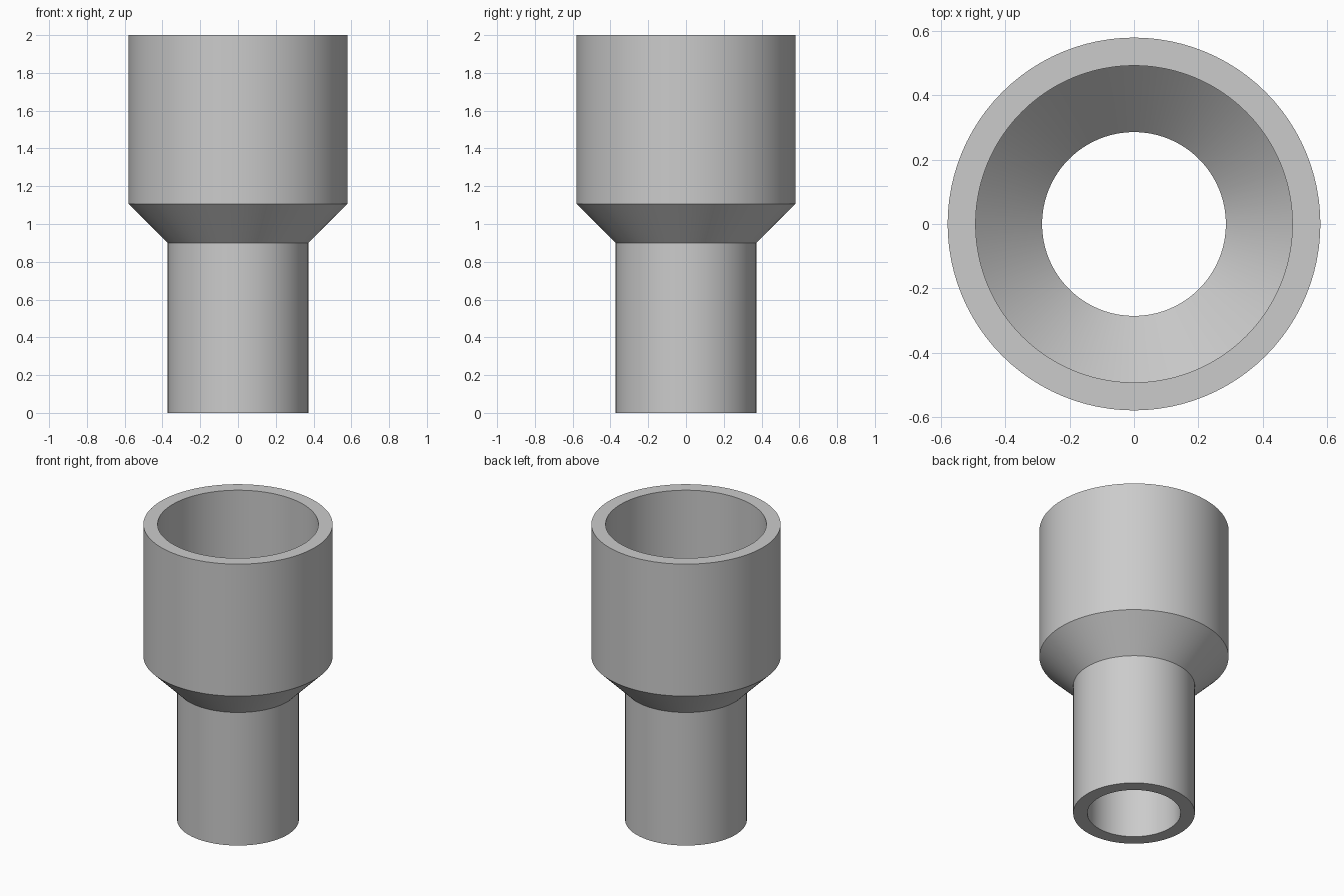
import bpy
import bmesh
from math import radians, tau

default = bpy.data.objects.get("Cube")
if default:
    bpy.data.objects.remove(default, do_unlink=True)

# Plain grey plastic
grey = bpy.data.materials.new("grey")
grey.use_nodes = True
colour = (0.6, 0.6, 0.6, 1)
grey.diffuse_color = colour
grey.node_tree.nodes["Principled BSDF"].inputs["Base Color"].default_value = colour

# Tube dimensions
NARROW, WIDE, WALL = 0.373, 0.58, 0.087
CONE_BOTTOM, CONE_TOP, HEIGHT = 0.9, 1.107, 2.0
SEGMENTS = 96

# Closed wall section: up the outside, down the bore
outside = [(NARROW, 0), (NARROW, CONE_BOTTOM), (WIDE, CONE_TOP), (WIDE, HEIGHT)]
bore = [(r - WALL, z) for r, z in reversed(outside)]
section = outside + bore

# Lathe the section around the z axis
bm = bmesh.new()
verts = [bm.verts.new((r, 0, z)) for r, z in section]
edges = [bm.edges.new((a, b)) for a, b in zip(verts, verts[1:] + verts[:1])]
bmesh.ops.spin(bm, geom=verts + edges, cent=(0, 0, 0), axis=(0, 0, 1),
               angle=tau, steps=SEGMENTS, use_merge=True)
bmesh.ops.remove_doubles(bm, verts=bm.verts, dist=0.0001)
bmesh.ops.recalc_face_normals(bm, faces=bm.faces)
mesh = bpy.data.meshes.new("pipe_reducer")
bm.to_mesh(mesh)
bm.free()
mesh.materials.append(grey)

reducer = bpy.data.objects.new("pipe_reducer", mesh)
bpy.context.collection.objects.link(reducer)

# Smooth walls with crisp rims and cone edges
bpy.ops.object.select_all(action="DESELECT")
reducer.select_set(True)
bpy.context.view_layer.objects.active = reducer
bpy.ops.object.shade_smooth_by_angle(angle=radians(30))
